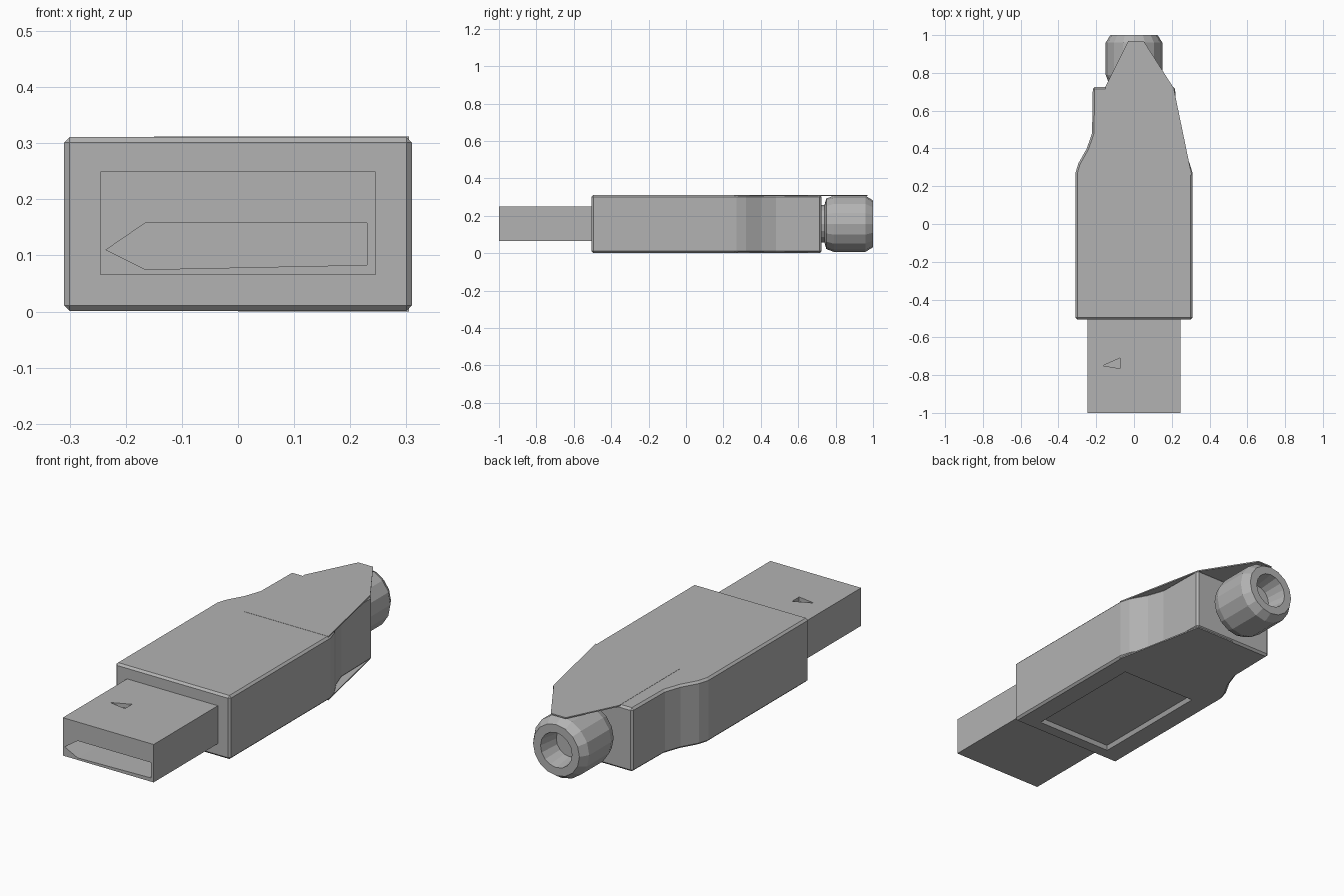
import bpy, bmesh, math

cube = bpy.data.objects.get("Cube")
if cube:
    bpy.data.objects.remove(cube, do_unlink=True)

grey = bpy.data.materials.new("plain grey")
grey.use_nodes = True
COLOUR = (0.45, 0.45, 0.45, 1)
grey.diffuse_color = COLOUR
grey.node_tree.nodes["Principled BSDF"].inputs["Base Color"].default_value = COLOUR


def finish(name, bm):
    bmesh.ops.recalc_face_normals(bm, faces=bm.faces)
    mesh = bpy.data.meshes.new(name)
    bm.to_mesh(mesh)
    bm.free()
    mesh.materials.append(grey)
    obj = bpy.data.objects.new(name, mesh)
    bpy.context.collection.objects.link(obj)
    return obj


def prism(name, outline, low, high, axis="z"):
    """Extrude a 2D outline along z (outline in x, y) or y (outline in x, z)."""
    bm = bmesh.new()
    place = (lambda a, b: (a, b, low)) if axis == "z" else (lambda a, b: (a, low, b))
    face = bm.faces.new([bm.verts.new(place(a, b)) for a, b in outline])
    made = bmesh.ops.extrude_face_region(bm, geom=[face])["geom"]
    move = (0, 0, high - low) if axis == "z" else (0, high - low, 0)
    bmesh.ops.translate(bm, vec=move, verts=[v for v in made if isinstance(v, bmesh.types.BMVert)])
    return finish(name, bm)


def box(x0, x1, y0, y1):
    return [(x0, y0), (x1, y0), (x1, y1), (x0, y1)]


def bevel(obj, width, segments=1):
    mod = obj.modifiers.new("Bevel", "BEVEL")
    mod.width, mod.segments = width, segments
    mod.limit_method, mod.angle_limit = "ANGLE", math.radians(40)


def cut(obj, cutter):
    mod = obj.modifiers.new("Cut", "BOOLEAN")
    mod.object, mod.solver = cutter, "EXACT"
    cutter.hide_render = True
    cutter.hide_set(True)


# Housing with waisted grip sides
side = [(0.31, -0.505), (0.31, 0.27), (0.295, 0.32), (0.25, 0.40), (0.222, 0.48), (0.218, 0.725)]
housing = prism("housing", side + [(-x, y) for x, y in reversed(side)], 0.001, 0.311)
bevel(housing, 0.01)

# Sunken label panel underneath, with sloping walls
bm = bmesh.new()
bmesh.ops.create_cube(bm, size=1)
for v in bm.verts:
    inset = 0.02 if v.co.z > 0 else 0
    v.co = (math.copysign(0.215 - inset, v.co.x),
            -0.13 + math.copysign(0.32 - inset, v.co.y),
            0.02 if v.co.z > 0 else -0.02)
cut(housing, finish("panel_cutter", bm))

# Thin cover sheets: the upper one runs out to a tip over the cable collar
cover = [(0.305, 0.26), (0.21, 0.72)]
prism("upper_cover", cover + [(0.05, 0.97), (-0.03, 0.97), (-0.15, 0.73), (-0.15, 0.26)], 0.306, 0.312)
prism("lower_cover", cover + [(0, 0.72), (0, 0.26)], 0, 0.006)

# Plug shell with its slot and a small latch dent
plug = prism("plug_shell", box(-0.245, 0.245, 0.065, 0.25), -1, -0.49, "y")
slot = [(-0.235, 0.11), (-0.165, 0.075), (0.23, 0.083), (0.23, 0.158), (-0.165, 0.158)]
cut(plug, prism("slot_cutter", slot, -1.05, -0.62, "y"))
dent = [(-0.165, -0.75), (-0.075, -0.765), (-0.075, -0.71)]
cut(plug, prism("dent_cutter", dent, 0.23, 0.3))

# Cable collar, lathed around the long axis, with a socket in its end
profile = [(0, 0.70), (0.10, 0.70), (0.10, 0.74), (0.135, 0.75), (0.15, 0.79), (0.15, 0.96),
           (0.125, 1.0), (0.085, 1.0), (0.07, 0.9), (0, 0.9)]
bm = bmesh.new()
verts = [bm.verts.new((r, y, 0.157)) for r, y in profile]
edges = [bm.edges.new(pair) for pair in zip(verts, verts[1:])]
bmesh.ops.spin(bm, geom=verts + edges, cent=(0, 0, 0.157), axis=(0, 1, 0),
               angle=math.tau, steps=16, use_duplicate=False)
bmesh.ops.remove_doubles(bm, verts=bm.verts, dist=0.0005)
finish("cable_collar", bm)
